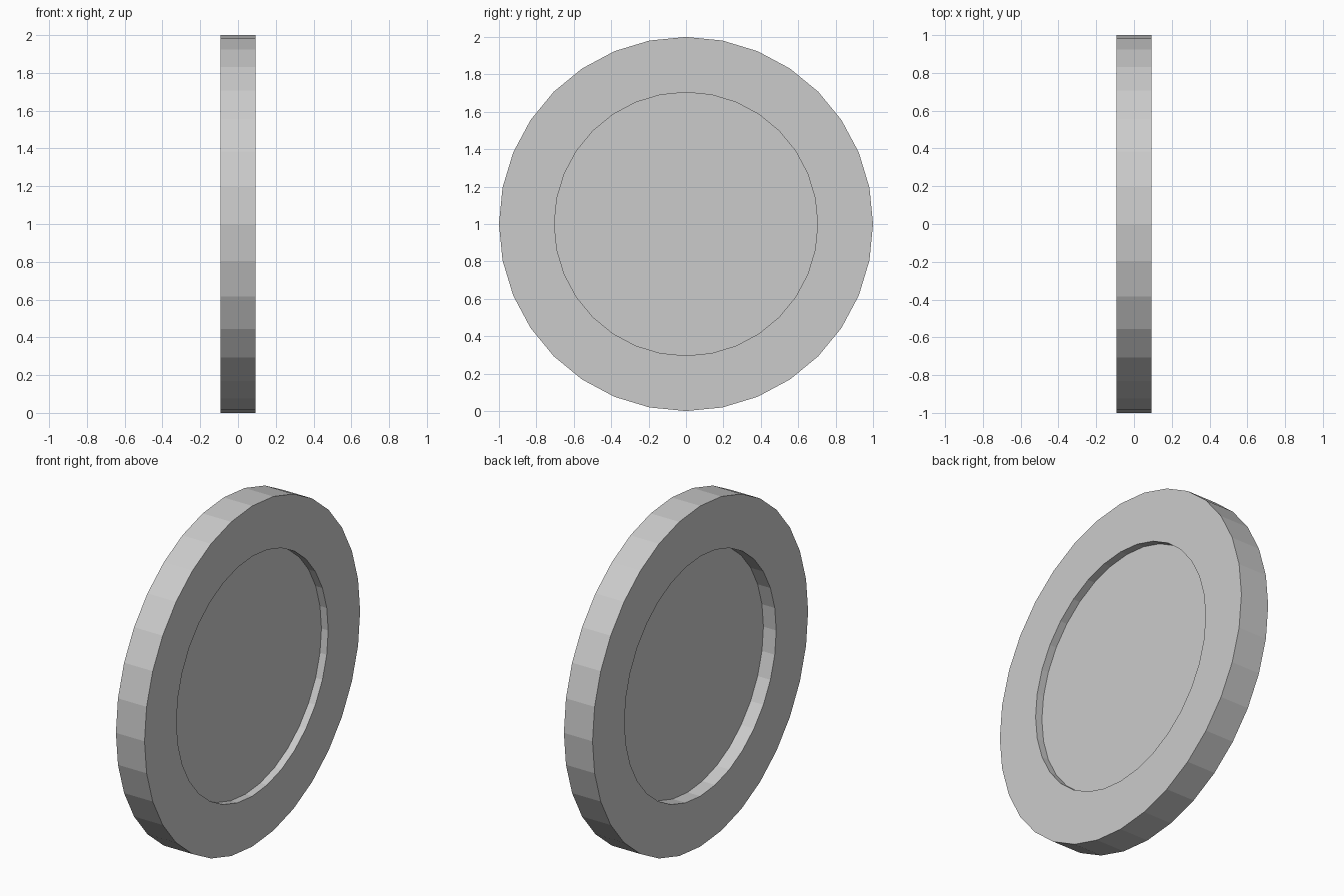
import bpy, bmesh
from math import sin, cos, tau

if "Cube" in bpy.data.objects:
    bpy.data.objects.remove(bpy.data.objects["Cube"])

SIDES = 32
R_OUT, R_IN = 1.0, 0.704
HALF = 0.093
FLOOR_RIGHT, FLOOR_LEFT = 0.049, -0.01   # the recess is deeper on the -x side


def ring(bm, x, r):
    return [bm.verts.new((x, r * sin(tau * i / SIDES), 1 + r * cos(tau * i / SIDES)))
            for i in range(SIDES)]


def bridge(bm, a, b):
    for i in range(SIDES):
        j = (i + 1) % SIDES
        bm.faces.new((a[i], a[j], b[j], b[i]))


bm = bmesh.new()
# profile from the right recess floor, around the rim, to the left recess floor
profile = [(FLOOR_RIGHT, R_IN), (HALF, R_IN), (HALF, R_OUT),
           (-HALF, R_OUT), (-HALF, R_IN), (FLOOR_LEFT, R_IN)]
rings = [ring(bm, x, r) for x, r in profile]
for a, b in zip(rings, rings[1:]):
    bridge(bm, a, b)
# recess floors
bm.faces.new(rings[0])
bm.faces.new(rings[-1])
bmesh.ops.recalc_face_normals(bm, faces=bm.faces)

mesh = bpy.data.meshes.new("recessed_disc")
bm.to_mesh(mesh)
bm.free()
bpy.context.collection.objects.link(bpy.data.objects.new("recessed_disc", mesh))
